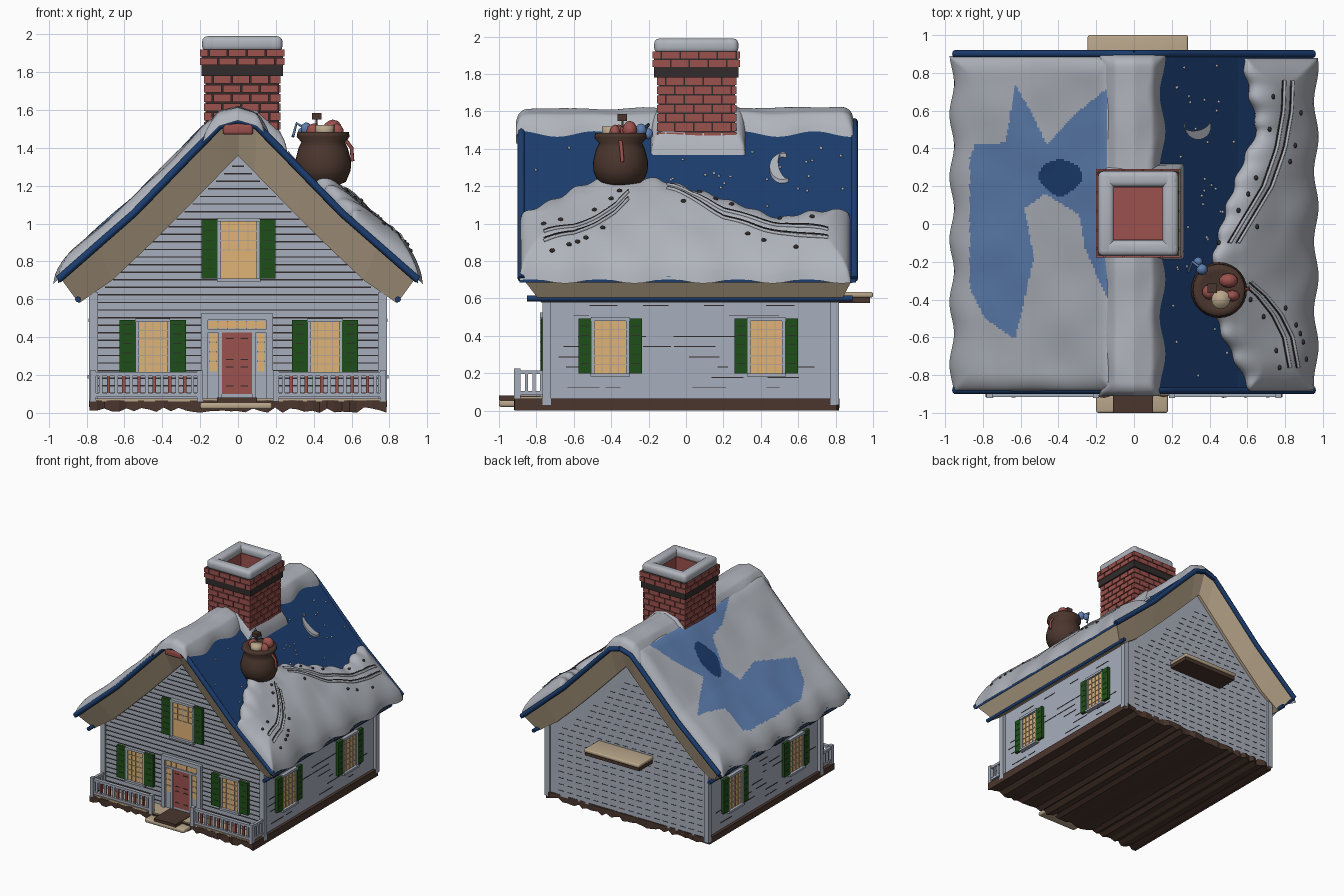
import bpy, bmesh, math, random
from math import sin, cos, pi, sqrt
from mathutils import Vector, Matrix, noise

random.seed(4)
if "Cube" in bpy.data.objects:
    bpy.data.objects.remove(bpy.data.objects["Cube"])


def material(name, hexcode):
    lin = [(int(hexcode[i:i + 2], 16) / 255) ** 2.2 for i in (0, 2, 4)] + [1]
    m = bpy.data.materials.new(name)
    m.use_nodes = True
    m.diffuse_color = lin
    b = m.node_tree.nodes["Principled BSDF"]
    b.inputs["Base Color"].default_value = lin
    b.inputs["Roughness"].default_value = 0.8
    return m


SNOW = material("snow", "aeb2ba")
SIDING = material("siding_grey", "a6adbb")
NAVY = material("navy", "213f6e")
HAZE = material("thin_snow_blue", "5d7dae")
RED = material("brick_red", "9a524e")
TAN = material("trim_tan", "b8a58a")
AMBER = material("window_amber", "e0b277")
GREEN = material("shutter_green", "24501f")
BROWN = material("brown", "4c3931")
DARK = material("dark_seam", "35302f")


# --- helpers ---
def finish(bm, name, mats, smooth=False, normals=True):
    if normals:
        bmesh.ops.recalc_face_normals(bm, faces=bm.faces)
    me = bpy.data.meshes.new(name)
    bm.to_mesh(me)
    bm.free()
    for m in mats if isinstance(mats, list) else [mats]:
        me.materials.append(m)
    for p in me.polygons:
        p.use_smooth = smooth
    ob = bpy.data.objects.new(name, me)
    bpy.context.collection.objects.link(ob)
    return ob


def boxes(name, items, mat, M=Matrix(), bevel=0):
    bm = bmesh.new()
    for x0, x1, y0, y1, z0, z1 in items:
        T = Matrix.Translation(((x0 + x1) / 2, (y0 + y1) / 2, (z0 + z1) / 2))
        bmesh.ops.create_cube(bm, size=1, matrix=M @ T @ Matrix.Diagonal((x1 - x0, y1 - y0, z1 - z0, 1)))
    if bevel:
        bmesh.ops.bevel(bm, geom=bm.edges[:], offset=bevel, segments=3, profile=0.5, affect='EDGES')
    return finish(bm, name, mat, bevel > 0)


def loft(name, rings, mat, smooth=False):
    bm = bmesh.new()
    vs = [[bm.verts.new(p) for p in r] for r in rings]
    n = len(rings[0])
    for a, b in zip(vs, vs[1:]):
        for i in range(n):
            bm.faces.new((a[i], a[(i + 1) % n], b[(i + 1) % n], b[i]))
    bm.faces.new(vs[0])
    bm.faces.new(vs[-1])
    return finish(bm, name, mat, smooth)


def lathe(name, profile, centre, mat, n=28):
    c = Vector(centre)
    rings = [[c + Vector((r * cos(2 * pi * i / n), r * sin(2 * pi * i / n), z)) for i in range(n)] for r, z in profile]
    return loft(name, rings, mat, True)


def tube(name, pts, radius, mat):
    cu = bpy.data.curves.new(name, 'CURVE')
    cu.dimensions = '3D'
    cu.bevel_depth, cu.bevel_resolution, cu.use_fill_caps = radius, 2, True
    sp = cu.splines.new('POLY')
    sp.points.add(len(pts) - 1)
    for q, p in zip(sp.points, pts):
        q.co = (*p, 1)
    cu.materials.append(mat)
    bpy.context.collection.objects.link(bpy.data.objects.new(name, cu))


def blobs(name, items, mat):
    bm = bmesh.new()
    for p, s in items:
        bmesh.ops.create_icosphere(bm, subdivisions=2, radius=1, matrix=Matrix.Translation(p) @ Matrix.Diagonal((*s, 1)))
    return finish(bm, name, mat, True)


def interp(t, pts):
    for (a, u), (b, v) in zip(pts, pts[1:]):
        if t <= b:
            return u + (v - u) * max(0, t - a) / (b - a)
    return pts[-1][1]


def roof_z(x):
    return interp(abs(x), [(0, 1.56), (.1, 1.53), (.2, 1.43), (.55, 1.07), (.95, .72), (1.05, .63)])


# --- house body and base ---
loft("house_walls", [[(-.76, y, .05), (.76, y, .05), (.76, y, .66), (0, y, 1.42), (-.76, y, .66)] for y in (-.75, .8)], SIDING)
boxes("corner_posts", [(s * .765 - .022, s * .765 + .022, y - .022, y + .022, .03, .64) for s in (-1, 1) for y in (-.745, .795)], SIDING)
base = []
for i in range(41):
    x = -.785 + 1.57 * i / 40
    f, b, z = -.91 + random.uniform(-.012, .012), .81 + random.uniform(-.015, .01), random.uniform(0, .03)
    base.append([(x, f, z), (x, f, .065), (x, b, .065), (x, b, z)])
loft("ground_base", base, BROWN)
boxes("porch_deck", [(-.76, .76, -.905, -.75, .06, .075)], TAN)
boxes("front_step", [(-.2, .18, -1, -.88, .02, .055)], TAN, bevel=.012)
boxes("step_mat", [(-.11, .1, -1.0, -.76, .055, .08)], BROWN)

# --- clapboard seams ---
seams = []
for k in range(31):
    z = .1 + k * .04
    w = min(.74, (1.33 - z) * 1.05)
    seams.append((-w, w, -.753, -.74, z, z + .007))
for k in range(9):
    z = .12 + k * .055
    for s in (-1, 1):
        for j in range(4):
            y = random.uniform(-.7, .6)
            seams.append((s * .758 - .005, s * .758 + .005, y, y + random.uniform(.05, .18), z, z + .005))
for k in range(21):
    z = .1 + k * .055
    w = min(.72, (1.3 - z) * 1.03)
    for j in range(int(w * 24)):
        x = -w + j / 12
        seams.append((x, x + .05, .79, .803, z, z + .003))
boxes("clapboard_seams", seams, DARK)

# --- roof, barge trim and eave edges ---
xs = [-.95, -.75, -.55, -.35, -.2, -.1, 0, .1, .2, .35, .55, .75, .95]
loft("roof_shell", [[(x, -.89, roof_z(x)), (x, .91, roof_z(x)), (x, .91, roof_z(x) - .035), (x, -.89, roof_z(x) - .035)] for x in xs], NAVY)
trim = []
for x in xs:
    xi = x * .885
    zo, zi = roof_z(x * .98) - .034, interp(abs(xi), [(0, 1.36), (.4, .95), (.75, .62), (.85, .575)])
    trim.append([(x * .98, -.87, zo), (xi, -.775, zi), (xi, .825, zi), (x * .98, .89, zo)])
loft("eave_and_barge_trim", trim, TAN)
for s in (-1, 1):
    tube("lower_eave_edge", [(s * .845, -.85, .6), (s * .845, .89, .6)], .016, NAVY)
    for y in (-.88, .9):
        tube("roof_rim", [(x * s, y, roof_z(x) - .015) for x in xs[6:]], .02, NAVY)
boxes("ridge_end", [(-.08, .08, -.9, -.85, 1.47, 1.53)], RED, bevel=.015)


# --- snow blankets ---
def snow_h(x, y, xa, xb, y0, y1, T, w):
    d = max(0, min(abs(x - xa), abs(xb - x), y - y0, y1 - y))
    k = 1 - min(d / w, 1)
    lump = noise.noise(Vector((x * 4, y * 4, T * 50))) * T * .22
    return roof_z(x) - .015 + (T + lump) * sqrt(max(0, 1 - k * k))


def snow(name, fa, fb, y0, y1, T, w, nu, nv, rule=None):
    bm = bmesh.new()
    grid = []
    for j in range(nv + 1):
        y = y0 + (y1 - y0) * j / nv
        xa, xb = fa(y), fb(y)
        grid.append([bm.verts.new((x, y, snow_h(x, y, xa, xb, y0, y1, T, w)))
                     for x in (xa + (xb - xa) * i / nu for i in range(nu + 1))])
    for a, b in zip(grid, grid[1:]):
        for i in range(nu):
            f = bm.faces.new((a[i], a[i + 1], b[i + 1], b[i]))
            if rule:
                f.material_index = rule(f.calc_center_median())
    bmesh.ops.recalc_face_normals(bm, faces=bm.faces)
    if sum(f.normal.z for f in bm.faces) < 0:
        bmesh.ops.reverse_faces(bm, faces=bm.faces)
    finish(bm, name, [SNOW, HAZE, NAVY], True, False)


PATCH = [(-.63, .74), (-.55, .6), (-.46, .42), (-.29, .6), (-.14, .72), (-.14, -.4), (-.26, -.13), (-.29, .05), (-.47, .16), (-.58, .08),
         (-.53, -.18), (-.58, -.4), (-.63, -.61), (-.79, -.5), (-.87, -.34), (-.87, .35), (-.84, .42), (-.68, .43)]


def patch_rule(p):
    if ((p.x + .39) / .1) ** 2 + ((p.y - .24) / .12) ** 2 < 1 + .4 * sin(p.y * 30):
        return 2
    inside = False
    for (ax, ay), (bx, by) in zip(PATCH, PATCH[1:] + PATCH[:1]):
        if (ay > p.y) != (by > p.y) and p.x < ax + (bx - ax) * (p.y - ay) / (by - ay):
            inside = not inside
    return int(inside)


def right_top(y):
    return interp(y, [(-.9, .62), (-.6, .47), (-.45, .41), (-.15, .42), (.1, .49), (.3, .56), (.5, .65), (.72, .6), (.9, .57)]) + .008 * sin(y * 45)


def right_eave(y):
    return .965 + .012 * sin(y * 17)


snow("left_roof_snow", lambda y: -.1, lambda y: -.965 + .012 * sin(y * 19), -.89, .89, .085, .1, 80, 160, patch_rule)
snow("right_roof_snow", right_top, right_eave, -.89, .88, .14, .17, 50, 150)
snow("ridge_snow", lambda y: -.185 + .015 * sin(y * 14), lambda y: .155 + .015 * sin(y * 16), -.91, .9, .075, .07, 34, 130)
snow("chimney_snow_collar", lambda y: -.21, lambda y: .265, -.19, .32, .09, .07, 40, 44)


# --- sleigh tracks and footprints ---
def on_snow(x, y, up=0):
    return (x, y, snow_h(x, y, right_top(y), right_eave(y), -.89, .88, .14, .17) + up)


up_path = [(-.1, .53), (.05, .62), (.2, .71), (.4, .78), (.6, .815), (.76, .82)]
down_path = [(-.76, .85), (-.6, .82), (-.48, .76), (-.38, .68), (-.31, .6)]
prints = []
for path in (up_path, down_path):
    y0, y1 = path[0][0], path[-1][0]
    for off in (-.022, .022):
        ys = [y0 + (y1 - y0) * i / 20 for i in range(21)]
        tube("sleigh_track", [on_snow(interp(y, path) + off, y) for y in ys], .009, SNOW)
        tube("track_shadow", [on_snow(interp(y, path) + off - .011, y, .002) for y in ys], .004, DARK)
    for i in range(10):
        y = y0 + (y1 - y0) * i / 10
        prints.append((on_snow(interp(y, path) + random.choice((-.08, .07)), y), (.011, .014, .012)))
blobs("footprints", prints, DARK)

# --- moon and stars on the dark slope ---
moon = []
for i in range(21):
    a, bulge = pi * (.9 + 1.25 * i / 20), .05 * sin(pi * i / 20) + .001
    ox, oy = .34 + .068 * cos(a), .515 + .068 * sin(a)
    ix, iy = ox - .45 * bulge, oy + .9 * bulge
    moon.append([(ox, oy, roof_z(ox) - .01), (ox, oy, roof_z(ox) + .02), (ix, iy, roof_z(ix) + .02), (ix, iy, roof_z(ix) - .01)])
loft("crescent_moon", moon, SNOW)
stars = [(random.uniform(.2, .56), random.uniform(-.85, .85)) for i in range(42)]
blobs("stars", [((x, y, roof_z(x)), (.008, .008, .008)) for x, y in stars], SNOW)


# --- chimney ---
def bricks(x0, x1, y0, y1, z0, rows, pitch):
    out, t, g = [], .012, .008
    for r in range(rows):
        z = z0 + r * pitch
        for a0, a1, along_x in ((x0, x1, True), (y0, y1, False)):
            p = a0 - (r % 2) * .05
            while p < a1:
                s, e = max(a0, p), min(a1, p + .1 - g)
                p += .1
                if e - s < .01:
                    continue
                for side in (0, 1):
                    c = ((y0, y1) if along_x else (x0, x1))[side]
                    d = (c, c + t) if side == 0 else (c - t, c)
                    out.append((s, e, *d, z, z + pitch - g) if along_x else (*d, s, e, z, z + pitch - g))
    return out


def ring(x0, x1, y0, y1, z0, z1, t):
    return [(x0, x0 + t, y0, y1, z0, z1), (x1 - t, x1, y0, y1, z0, z1), (x0, x1, y0, y0 + t, z0, z1), (x0, x1, y1 - t, y1, z0, z1)]


boxes("chimney_mortar", [(-.172, .217, -.147, .262, 1.2, 1.8)] + ring(-.192, .237, -.17, .282, 1.78, 1.92, .08), DARK)
boxes("chimney_bricks", bricks(-.18, .225, -.155, .27, 1.3, 11, .049) + bricks(-.2, .245, -.178, .29, 1.838, 2, .045), RED)
boxes("chimney_flue", [(-.13, .18, -.1, .21, 1.8, 1.81)] + ring(-.125, .17, -.1, .212, 1.8, 1.93, .02), RED)
boxes("chimney_snow", ring(-.19, .235, -.17, .28, 1.91, 1.99, .085), SNOW, bevel=.028)


# --- windows with shutters, built facing -y ---
def window(name, M, z0, z1, w, shutter, blind=False):
    boxes(name + "_glass", [(-w, w, -.012, .01, z0, z1)], AMBER, M)
    boxes(name + "_frame", [(-w - .012, w + .012, -.03, .01, z1, z1 + .02), (-w - .015, w + .015, -.035, .01, z0 - .018, z0),
                            (-w - .01, -w + .006, -.022, .01, z0, z1), (w - .006, w + .01, -.022, .01, z0, z1)], SIDING, M)
    rows = range(1, 6)
    zs = [z0 + (z1 - z0) * k / 6 for k in rows if not blind or k > 2]
    zb = z0 + (z1 - z0) * (.5 if blind else 0)
    boxes(name + "_muntins", [(-w, w, -.017, 0, z - .003, z + .003) for z in zs]
          + [(x - .003, x + .003, -.017, 0, zb, z1) for x in (-w / 2, 0, w / 2)], TAN, M)
    boxes(name + "_shutters", [(s * (w + .01 + shutter / 2) - shutter / 2, s * (w + .01 + shutter / 2) + shutter / 2, -.025, .01, z0, z1 + .012)
                               for s in (-1, 1)], GREEN, M)
    boxes(name + "_louvre_gaps", [(s * (w + .01 + shutter / 2) - .022, s * (w + .01 + shutter / 2) + .022, -.027, 0, z, z + .004)
                                  for s in (-1, 1) for z in (z0 + .05 * k for k in range(1, 6))], DARK, M)


for x in (-.45, .46):
    window("front_window", Matrix.Translation((x, -.75, 0)), .215, .48, .08, .085)
window("attic_window", Matrix.Translation((.003, -.75, 0)), .71, 1.01, .1, .085, True)
for s in (-1, 1):
    for y in (-.405, .43):
        window("side_window", Matrix.Translation((s * .76, y, 0)) @ Matrix.Rotation(s * pi / 2, 4, 'Z'), .2, .48, .09, .07)

# --- front door ---
D = Matrix.Translation((-.005, -.75, 0))
boxes("door_surround", [(-.19, .19, -.03, .01, .49, .525), (-.19, .19, -.015, .01, .075, .49)]
      + [(s * .172 - .018, s * .172 + .018, -.03, .01, .075, .5) for s in (-1, 1)]
      + [(s * .09 - .01, s * .09 + .01, -.025, .01, .075, .44) for s in (-1, 1)] + [(-.16, .16, -.025, .01, .425, .44)], SIDING, D)
boxes("door", [(-.08, .08, -.02, 0, .1, .425)], RED, D)
boxes("door_panels", [(s * .038 - .02, s * .038 + .02, -.023, 0, z, z + .006) for s in (-1, 1) for z in (.14, .24, .28, .39)], DARK, D)
boxes("transom_and_sidelights", [(-.15, .15, -.02, 0, .445, .485), (-.145, -.105, -.02, 0, .22, .42), (.105, .145, -.02, 0, .22, .42)], AMBER, D)
boxes("transom_bars", [(x - .003, x + .003, -.024, 0, .445, .485) for x in (-.1, -.05, 0, .05, .1)]
      + [(s * .125 - .02, s * .125 + .02, -.024, 0, z, z + .006) for s in (-1, 1) for z in (.27, .32, .37)], TAN, D)

# --- porch railing ---
rail, accents = [], []
for s in (-1, 1):
    a, b = sorted((s * .2, s * .765))
    rail += [(a, b, -.915, -.885, z, z + .02) for z in (.085, .195)]
    rail += [(s * .765 - .012, s * .765 + .012, -.9, -.75, z, z + .02) for z in (.085, .195)]
    rail += [(x - .016, x + .016, -.92, -.885, .06, .225) for x in (a, b)]
    rail += [(s * .765 - .008, s * .765 + .008, y, y + .016, .09, .2) for y in (-.86, -.82, -.78)]
    for k in range(1, 14):
        x = a + (b - a) * k / 14
        (rail if k % 2 else accents).append((x - .009, x + .009, -.908, -.892, .09, .2))
boxes("porch_railing", rail, SIDING)
boxes("red_balusters", accents, RED)

# --- shelf on the back wall ---
boxes("back_shelf", [(-.24, .28, .79, .985, .575, .605)], BROWN)
boxes("back_shelf_top", [(-.245, .285, .79, 1.0, .605, .635)], TAN, bevel=.01)

# --- gift sack ---
lathe("gift_sack", [(.07, 1.2), (.12, 1.22), (.145, 1.28), (.148, 1.33), (.13, 1.4), (.115, 1.43), (.14, 1.46), (.135, 1.485), (.1, 1.48), (.03, 1.46)],
      (.45, -.35, 0), BROWN)
tube("sack_ribbon", [(.57, -.35, 1.44), (.6, -.345, 1.4), (.605, -.34, 1.33)], .01, RED)
blobs("red_toys", [((.5, -.3, 1.5), (.05, .04, .05)), ((.4, -.36, 1.49), (.04, .04, .04)), ((.52, -.38, 1.48), (.04, .03, .05))], RED)
lathe("toy_drum", [(.05, 1.46), (.05, 1.52)], (.46, -.4, 0), TAN, 16)
blobs("blue_doll", [((.36, -.24, 1.5), (.03, .03, .035)), ((.34, -.2, 1.48), (.025, .025, .03))], HAZE)
tube("doll_arm", [(.36, -.24, 1.5), (.31, -.2, 1.53), (.29, -.25, 1.46)], .008, HAZE)
boxes("toy_mallet", [(.41, .42, -.345, -.335, 1.46, 1.56), (.39, .44, -.365, -.315, 1.55, 1.585)], BROWN)
